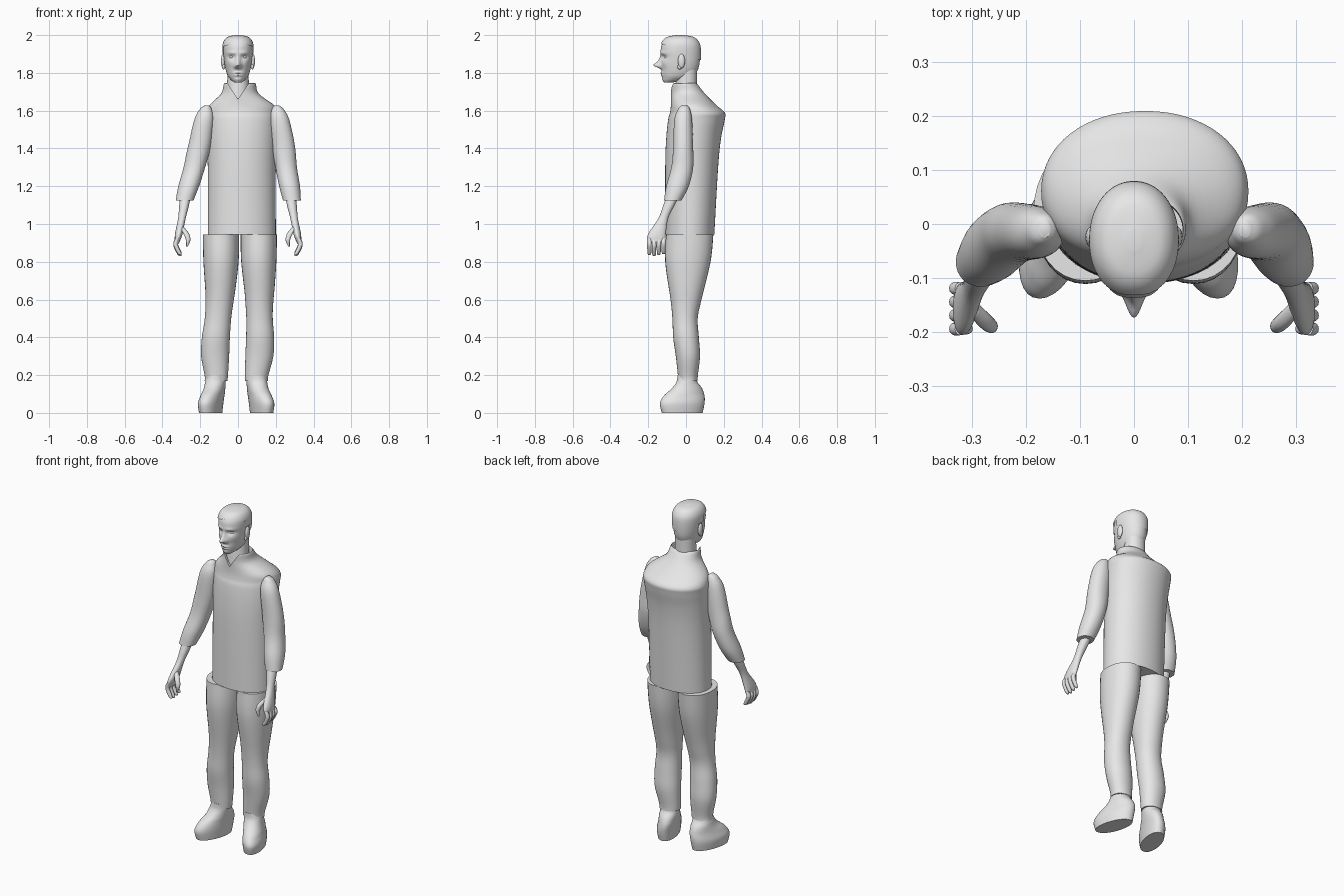
import bpy, bmesh, math
from mathutils import Vector

cube = bpy.data.objects.get("Cube")
if cube:
    bpy.data.objects.remove(cube, do_unlink=True)

shade = (.8, .8, .8, 1)
grey = bpy.data.materials.new("plain_grey")
grey.use_nodes = True
grey.diffuse_color = shade
grey.node_tree.nodes["Principled BSDF"].inputs["Base Color"].default_value = shade


def finish(name, bm):
    """Turn a bmesh into a smooth shaded grey object."""
    bmesh.ops.recalc_face_normals(bm, faces=bm.faces)
    mesh = bpy.data.meshes.new(name)
    bm.to_mesh(mesh)
    bm.free()
    mesh.materials.append(grey)
    obj = bpy.data.objects.new(name, mesh)
    bpy.context.collection.objects.link(obj)
    bpy.ops.object.select_all(action="DESELECT")
    obj.select_set(True)
    bpy.context.view_layer.objects.active = obj
    bpy.ops.object.shade_smooth_by_angle(angle=math.radians(45))


def clamp(value, low, high):
    return min(max(value, low), high)


def smooth_rows(rows, steps):
    """Spline through rows of (z, centre x, centre y, radius x, radius y)."""
    points = [Vector(row) for row in rows]
    points = [points[0]] + points + [points[-1]]
    result = []
    for before, start, end, after in zip(points, points[1:], points[2:], points[3:]):
        leave, arrive = (end - before) / 2, (after - start) / 2
        for i in range(steps):
            t = i / steps
            ease = t * t * (3 - 2 * t)
            result.append(start.lerp(end, ease) + leave * (t * (1 - t) ** 2)
                          - arrive * (t * t * (1 - t)))
    return result + [points[-1]]


def signed_power(value, power):
    return math.copysign(abs(value) ** (2 / power), value)


def loft(name, rows, sides=32, power=2.1, steps=6, side=1, warp=None, keep=None):
    """Skin oval rings stacked in z; warp moves each point, keep filters faces."""
    bm = bmesh.new()
    rings = []
    for z, centre_x, centre_y, radius_x, radius_y in smooth_rows(rows, steps):
        ring = []
        for k in range(sides):
            angle = math.tau * k / sides
            point = Vector((centre_x + radius_x * signed_power(math.cos(angle), power),
                            centre_y + radius_y * signed_power(math.sin(angle), power), z))
            point.x *= side
            if warp:
                warp(point)
            ring.append(bm.verts.new(point))
        rings.append(ring)
    for low, high in zip(rings, rings[1:]):
        for k in range(sides):
            n = (k + 1) % sides
            bm.faces.new((low[k], low[n], high[n], high[k]))
    bm.faces.new(rings[0])
    bm.faces.new(rings[-1])
    if keep:
        unwanted = [face for face in bm.faces if not keep(face.calc_center_median())]
        bmesh.ops.delete(bm, geom=unwanted, context="FACES")
    finish(name, bm)


def ellipsoid(name, centre, radii):
    bm = bmesh.new()
    bmesh.ops.create_uvsphere(bm, u_segments=20, v_segments=12, radius=1)
    for vert in bm.verts:
        vert.co = Vector(centre) + Vector(radii) * vert.co
    finish(name, bm)


def shape_collar(point):
    """Cut a V notch into the front of the collar."""
    if point.y < 0 and point.z > 1.64:
        point.z = min(point.z, 1.66 + abs(point.x) * 1.5)


# Shirt: straight body, sloping shoulders and a stand-up collar folded inward
loft("shirt", [
    (.945, .02, .02, .18, .13), (1.3, .02, .03, .18, .14), (1.45, .02, .04, .185, .145),
    (1.55, .02, .055, .19, .15), (1.59, .02, .06, .19, .145), (1.63, .02, .04, .17, .12),
    (1.69, .01, .01, .1, .09), (1.74, .01, -.01, .085, .07),
    (1.735, .01, -.01, .08, .06), (1.66, .01, -.01, .08, .06)],
    sides=64, warp=shape_collar)

# Neck
loft("neck", [(1.6, 0, 0, .08, .07), (1.7, 0, 0, .06, .06), (1.87, 0, .01, .055, .05)])


# Face features as soft bumps: offset x, z, spread x, spread z, height
features = {
    "nose_tip": (0, 1.84, .013, .011, .035),
    "nose_bridge": (0, 1.86, .01, .02, .015),
    "nostril": (.013, 1.833, .007, .007, .008),
    "eye_socket": (.033, 1.884, .017, .01, -.012),
    "brow": (.033, 1.905, .02, .007, .006),
    "cheek": (.045, 1.85, .016, .016, .005),
    "upper_lip": (0, 1.8, .018, .004, .008),
    "lower_lip": (0, 1.787, .016, .005, .008),
    "chin": (0, 1.765, .02, .01, .006),
}


def shape_face(point):
    if point.y < -.05:
        push = 0
        for x, z, spread_x, spread_z, height in features.values():
            distance = ((abs(point.x) - x) / spread_x) ** 2 + ((point.z - z) / spread_z) ** 2
            push += height * math.exp(-distance / 1.6)
        point.y -= push


# Head
head_rows = [
    (1.75, 0, -.09, .02, .025), (1.765, 0, -.06, .04, .06), (1.79, 0, -.04, .057, .086),
    (1.84, 0, -.03, .07, .1), (1.92, 0, -.03, .078, .104), (1.96, 0, -.03, .072, .093),
    (1.985, 0, -.03, .05, .065), (1.995, 0, -.03, .01, .015)]
loft("head", head_rows, sides=112, steps=12, warp=shape_face)


def above_hairline(point):
    if point.y < -.05:
        return point.z > 1.96 - abs(point.x) / 4
    return point.z > (1.905 if point.y < 0 else 1.866)


# Short hair: a thin shell over the skull
shell = Vector((.005, 0, 0, .005, .005))
loft("hair", [Vector(row) + shell for row in head_rows],
     sides=80, steps=10, keep=above_hairline)

# Limbs and paired features
for side, word in ((-1, "right"), (1, "left")):
    def shape_sleeve(point):
        """Both shoulders sit slightly toward the left."""
        point.x += .02 * clamp((point.z - 1.1) * 3, 0, 1)

    def shape_leg(point):
        point.x += clamp((point.z - .4) / 25, -.01, .01)

    def shape_shoe(point):
        """Turn the toes outward below the ankle."""
        point.x -= side * point.y / 4 * clamp(2 - point.z * 10, 0, 1)
        shape_leg(point)

    ellipsoid(f"{word}_eye", (side * .033, -.104, 1.884), (.013, .012, .009))
    ellipsoid(f"{word}_ear", (side * .079, -.024, 1.862), (.011, .019, .038))
    ellipsoid(f"{word}_earlobe", (side * .076, -.034, 1.832), (.008, .011, .014))

    # Sleeve, then bare forearm running into the palm
    loft(f"{word}_sleeve", [
        (1.628, .185, -.01, .01, .015), (1.61, .19, -.01, .03, .03),
        (1.55, .2, -.015, .052, .047), (1.4, .225, -.015, .06, .053),
        (1.3, .243, -.02, .057, .058), (1.2, .267, -.045, .055, .06),
        (1.125, .284, -.07, .047, .046)], side=side, warp=shape_sleeve)
    loft(f"{word}_forearm_and_palm", [
        (1.17, .275, -.06, .028, .034), (1.1, .285, -.09, .026, .03),
        (1.03, .297, -.12, .02, .026), (.95, .313, -.153, .02, .046),
        (.915, .32, -.157, .015, .047), (.895, .325, -.157, .01, .04)], side=side)

    # Curled fingers in a row, with the thumb in front
    for i, finger in enumerate(("index", "middle", "ring", "little")):
        y = -.194 + i * .025
        lift = .005 * abs(i - 1)
        loft(f"{word}_{finger}_finger", [
            (.925, .32, y, .011, .012), (.885 + lift, .33, y, .012, .012),
            (.84 + lift, .31, y, .011, .01), (.83 + lift, .305, y, .004, .004)],
            sides=14, side=side)
    loft(f"{word}_thumb", [
        (.985, .3, -.155, .012, .014), (.95, .275, -.18, .015, .014),
        (.915, .264, -.19, .012, .012), (.88, .27, -.19, .004, .004)], sides=14, side=side)

    # Trouser leg and shoe
    loft(f"{word}_trouser_leg", [
        (.945, .1, .02, .096, .125), (.8, .1, .01, .093, .12), (.6, .105, 0, .075, .082),
        (.5, .11, -.005, .07, .067), (.4, .117, 0, .074, .068), (.3, .117, .01, .074, .064),
        (.2, .107, .01, .062, .053), (.17, .107, .01, .06, .052)],
        side=side, warp=shape_leg)
    loft(f"{word}_shoe", [
        (.2, .107, .005, .05, .05), (.165, .11, .005, .054, .055),
        (.13, .115, .005, .055, .08), (.09, .123, -.01, .057, .108),
        (.05, .13, -.02, .06, .118), (0, .13, -.02, .055, .108)],
        side=side, warp=shape_shoe)
